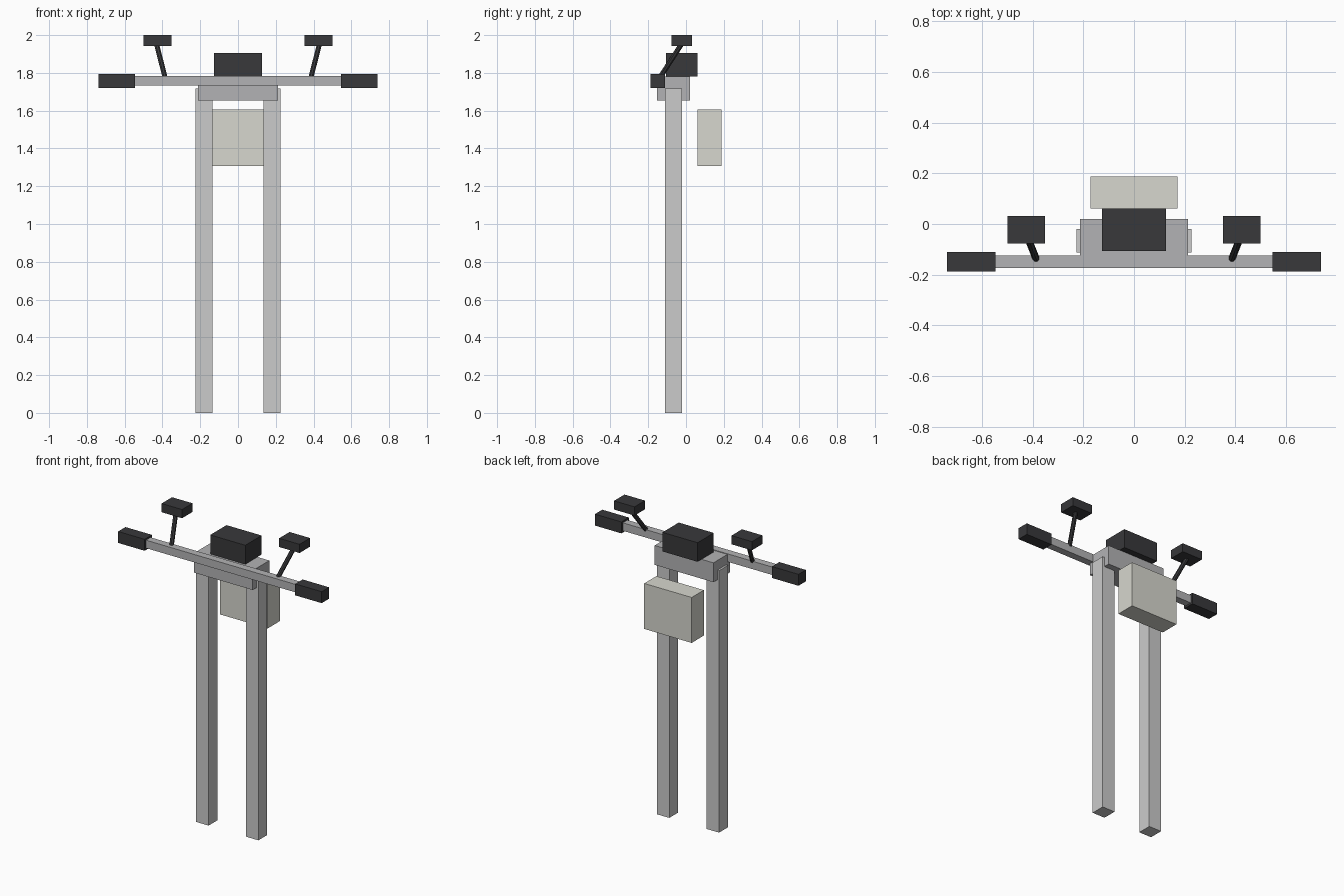
import bpy, bmesh
from mathutils import Vector, Matrix

if "Cube" in bpy.data.objects:
    bpy.data.objects.remove(bpy.data.objects["Cube"])


def material(name, rgb):
    m = bpy.data.materials.new(name)
    m.diffuse_color = (*rgb, 1)
    m.use_nodes = True
    m.node_tree.nodes["Principled BSDF"].inputs["Base Color"].default_value = m.diffuse_color
    return m


BLACK = material("black_plastic", (0.04, 0.04, 0.043))
STEEL = material("steel", (0.45, 0.45, 0.46))
SILVER = material("silver", (0.62, 0.62, 0.63))
LENS = material("lens", (0.68, 0.68, 0.62))


def finish(name, bm, mat):
    bmesh.ops.recalc_face_normals(bm, faces=bm.faces)
    mesh = bpy.data.meshes.new(name)
    bm.to_mesh(mesh)
    bm.free()
    mesh.materials.append(mat)
    ob = bpy.data.objects.new(name, mesh)
    bpy.context.collection.objects.link(ob)
    return ob


def box(name, xs, ys, zs, mat):
    lo, hi = Vector((min(xs), ys[0], zs[0])), Vector((max(xs), ys[1], zs[1]))
    bm = bmesh.new()
    bmesh.ops.create_cube(bm, size=1,
                          matrix=Matrix.Translation((lo + hi) / 2) @ Matrix.Diagonal((*(hi - lo), 1)))
    return finish(name, bm, mat)


def rod(name, a, b, r, sides, mat):
    a, b = Vector(a), Vector(b)
    d = b - a
    rot = d.to_track_quat('Z', 'Y').to_matrix().to_4x4()
    bm = bmesh.new()
    bmesh.ops.create_cone(bm, cap_ends=True, segments=sides, radius1=r, radius2=r,
                          depth=d.length, matrix=Matrix.Translation((a + b) / 2) @ rot)
    return finish(name, bm, mat)


# Central parts
box("fork_clamp", (-0.213, 0.213), (-0.153, 0.02), (1.653, 1.78), STEEL)
box("handlebar", (-0.56, 0.56), (-0.173, -0.125), (1.732, 1.784), STEEL)
box("instrument_cluster", (-0.127, 0.127), (-0.106, 0.062), (1.78, 1.905), BLACK)
box("headlight", (-0.172, 0.172), (0.061, 0.187), (1.308, 1.606), LENS)

# Paired parts
for side, s in (("left", -1), ("right", 1)):
    box(f"fork_leg_{side}", (s * 0.135, s * 0.226), (-0.112, -0.02), (0, 1.717), SILVER)
    box(f"grip_{side}", (s * 0.546, s * 0.738), (-0.187, -0.111), (1.72, 1.795), BLACK)
    rod(f"mirror_stem_{side}", (s * 0.385, -0.14, 1.772), (s * 0.432, -0.022, 1.955),
        0.014, 8, BLACK)
    box(f"mirror_{side}", (s * 0.352, s * 0.5), (-0.077, 0.031), (1.943, 2.0), BLACK)
